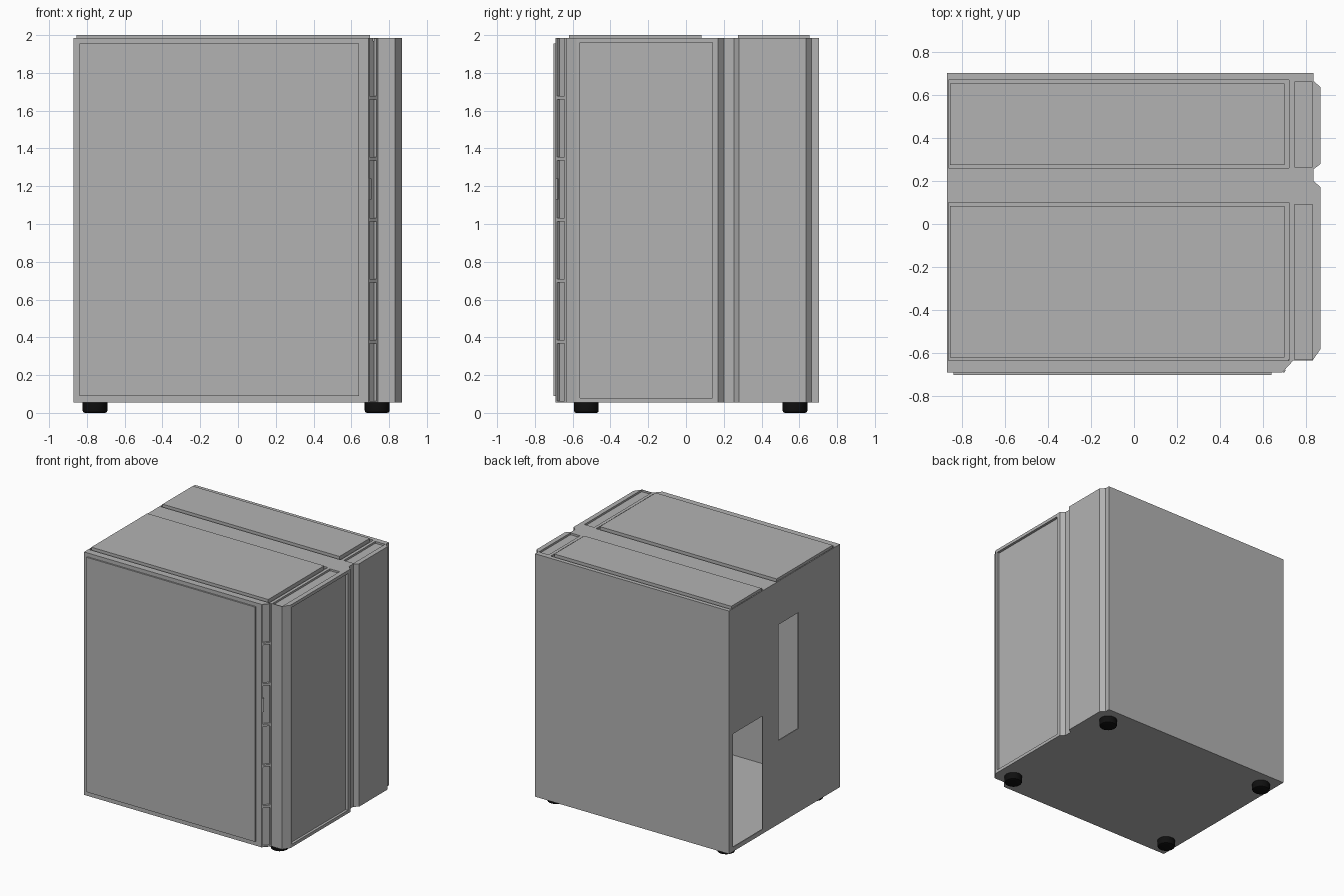
import bpy, bmesh, math
from mathutils import Matrix, Vector

if "Cube" in bpy.data.objects:
    bpy.data.objects.remove(bpy.data.objects["Cube"], do_unlink=True)


def material(name, rgb, rough):
    m = bpy.data.materials.new(name)
    m.use_nodes = True
    m.diffuse_color = (*rgb, 1)
    node = m.node_tree.nodes["Principled BSDF"]
    node.inputs["Base Color"].default_value = (*rgb, 1)
    node.inputs["Roughness"].default_value = rough
    return m


grey = material("shell grey", (0.45, 0.45, 0.45), 0.5)
black = material("rubber black", (0.005, 0.005, 0.005), 0.7)


def finish(name, bm, mat):
    bmesh.ops.recalc_face_normals(bm, faces=bm.faces)
    mesh = bpy.data.meshes.new(name)
    bm.to_mesh(mesh)
    bm.free()
    mesh.materials.append(mat)
    obj = bpy.data.objects.new(name, mesh)
    bpy.context.collection.objects.link(obj)
    return obj


def box(name, x, y, z, mat=grey):
    bm = bmesh.new()
    lo, hi = Vector((x[0], y[0], z[0])), Vector((x[1], y[1], z[1]))
    place = Matrix.Translation((lo + hi) / 2) @ Matrix.Diagonal((*(hi - lo), 1))
    bmesh.ops.create_cube(bm, size=1, matrix=place)
    return finish(name, bm, mat)


def prism(name, outline, z0, z1, mat=grey):
    bm = bmesh.new()
    face = bm.faces.new([bm.verts.new((x, y, z0)) for x, y in outline])
    out = bmesh.ops.extrude_face_region(bm, geom=[face])
    top = [v for v in out["geom"] if isinstance(v, bmesh.types.BMVert)]
    bmesh.ops.translate(bm, verts=top, vec=(0, 0, z1 - z0))
    return finish(name, bm, mat)


def cut(target, cutter):
    mod = target.modifiers.new("cut", "BOOLEAN")
    mod.operation, mod.solver, mod.object = "DIFFERENCE", "EXACT", cutter
    bpy.context.view_layer.objects.active = target
    bpy.ops.object.modifier_apply(modifier=mod.name)
    bpy.data.objects.remove(cutter, do_unlink=True)


# Hollow case shell with chamfered corners and a vertical side groove
BOTTOM, TOP = 0.055, 1.985
outline = [(-0.87, -0.69), (0.69, -0.69), (0.74, -0.635), (0.83, -0.635),
           (0.868, -0.58), (0.868, 0.17), (0.835, 0.2), (0.835, 0.255),
           (0.868, 0.28), (0.868, 0.635), (0.835, 0.665), (0.835, 0.703),
           (-0.87, 0.703)]
shell = prism("case_shell", outline, BOTTOM, TOP)
cavity = [(-0.862, -0.67), (0.64, -0.67), (0.7, -0.6), (0.8, -0.6),
          (0.8, 0.69), (-0.862, 0.69)]
cut(shell, prism("cavity_cutter", cavity, 0.07, 1.955))

# Recesses in the top, with raised cover plates in the larger ones
for name, y0, y1 in (("front", -0.635, 0.1), ("rear", 0.26, 0.67)):
    cut(shell, box("recess_cutter", (-0.862, 0.72), (y0, y1), (1.97, 2.1)))
    cut(shell, box("strip_cutter", (0.745, 0.83), (y0 + 0.005, y1 - 0.01), (1.97, 2.1)))
    box(name + "_top_cover", (-0.855, 0.7), (y0 + 0.015, y1 - 0.017), (1.97, 2.0))

# Recessed side panel and openings in the opposite wall
cut(shell, box("side_panel_cutter", (0.848, 1), (-0.56, 0.14), (0.08, 1.96)))
cut(shell, box("lower_opening_cutter", (-1, -0.85), (0.28, 0.65), (0.09, 0.99)))
cut(shell, box("upper_opening_cutter", (-1, -0.85), (-0.17, 0.08), (0.72, 1.64)))

# Row of vent slots along the front corner chamfer
angle = math.atan2(0.055, 0.05)
corner = Matrix.Translation((0.715, -0.6625, 0)) @ Matrix.Rotation(angle, 4, "Z")
for i in range(6):
    z = 0.062 + i * 0.323
    slot = box("slot_cutter", (-0.027, 0.027), (-0.05, 0.018), (z, z + 0.305))
    slot.data.transform(corner)
    cut(shell, slot)

# Power button on the edge of the chamfer
button = box("power_button", (-0.034, -0.02), (-0.006, 0.005), (1.13, 1.24))
button.data.transform(corner)

# Raised front plate
box("front_plate", (-0.84, 0.64), (-0.702, -0.69), (0.09, 1.955))

# Rubber feet
for side, x in (("left", 0.737), ("right", -0.757)):
    for end, y in (("front", -0.528), ("rear", 0.577)):
        bm = bmesh.new()
        bmesh.ops.create_cone(bm, cap_ends=True, segments=24, radius1=0.066,
                              radius2=0.066, depth=0.055,
                              matrix=Matrix.Translation((x, y, 0.0275)))
        rim = [e for e in bm.edges if all(v.co.z < 0.01 for v in e.verts)]
        bmesh.ops.bevel(bm, geom=rim, offset=0.012, segments=2,
                        profile=0.5, affect="EDGES")
        foot = finish(f"{side}_{end}_foot", bm, black)
        bpy.ops.object.select_all(action="DESELECT")
        foot.select_set(True)
        bpy.context.view_layer.objects.active = foot
        bpy.ops.object.shade_smooth_by_angle(angle=math.radians(40))
